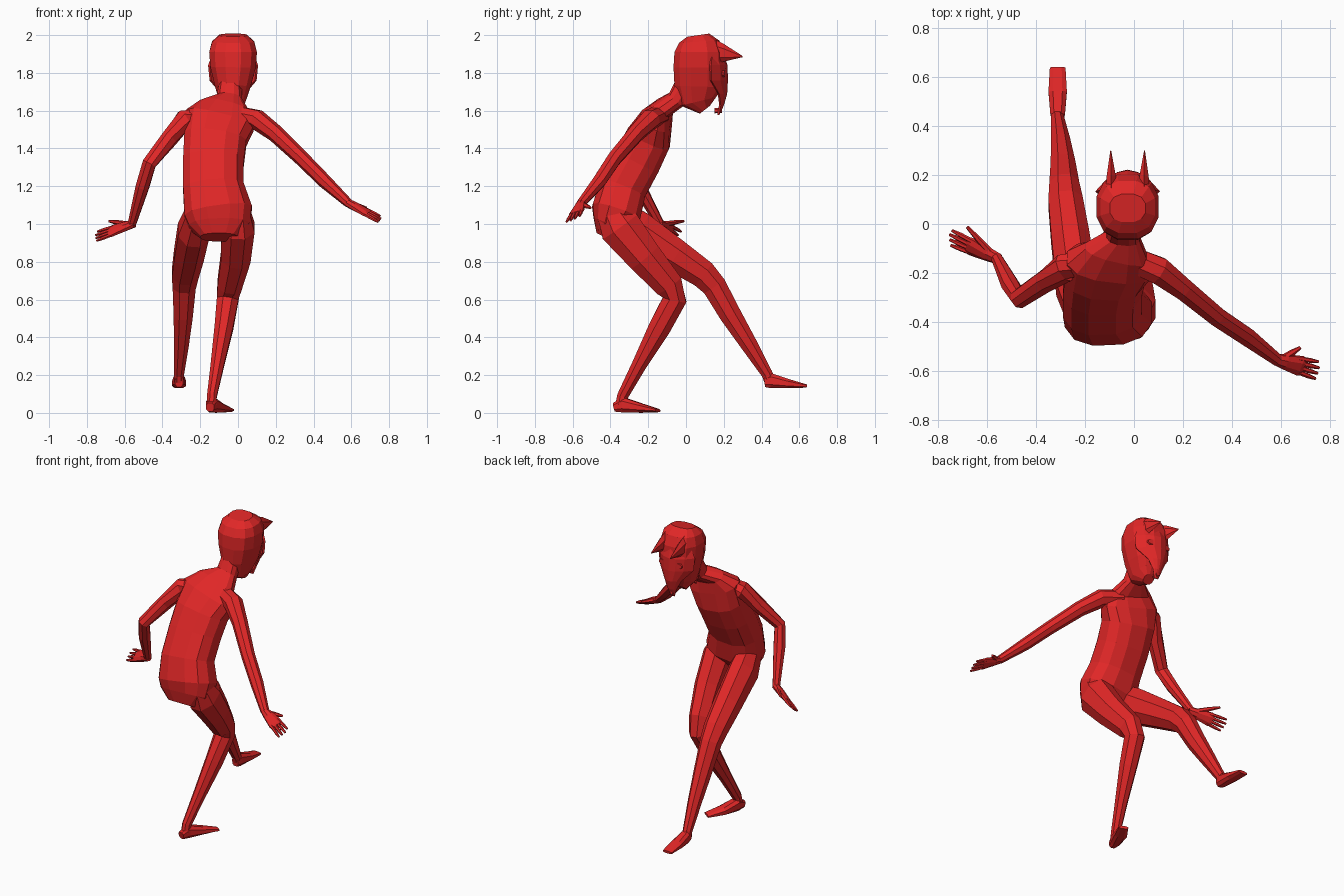
import bpy, bmesh, math
from mathutils import Vector as V

red = bpy.data.materials.new("red")
red.diffuse_color = (0.75, 0.02, 0.02, 1)


def finish(name, bm):
    bmesh.ops.recalc_face_normals(bm, faces=bm.faces)
    me = bpy.data.meshes.new(name)
    bm.to_mesh(me)
    bm.free()
    me.materials.append(red)
    ob = bpy.data.objects.new(name, me)
    bpy.context.collection.objects.link(ob)
    return ob


def loft(name, secs, n=8, power=2.0, hint=(1, 0, 0)):
    """Tube through (x, y, z, half width, half depth) sections."""
    bm = bmesh.new()
    pts = [V(s[:3]) for s in secs]
    rings = []
    for i, s in enumerate(secs):
        t = (pts[min(i + 1, len(pts) - 1)] - pts[max(i - 1, 0)]).normalized()
        u = V(hint)
        u = (u - t * u.dot(t)).normalized()
        w = t.cross(u)
        ring = []
        for k in range(n):
            a = 2 * math.pi * (k + 0.5) / n
            c, d = math.cos(a), math.sin(a)
            c = math.copysign(abs(c) ** (2 / power), c)
            d = math.copysign(abs(d) ** (2 / power), d)
            ring.append(bm.verts.new(pts[i] + u * c * s[3] + w * d * s[4]))
        rings.append(ring)
    for a, b in zip(rings, rings[1:]):
        for k in range(n):
            bm.faces.new((a[k], a[(k + 1) % n], b[(k + 1) % n], b[k]))
    bm.faces.new(rings[0])
    bm.faces.new(rings[-1])
    return finish(name, bm)


# Torso and neck, leaning forward (towards +y)
loft("torso", [(-.10, -.43, .93, .10, .05), (-.10, -.40, .99, .165, .10),
               (-.105, -.37, 1.06, .185, .135), (-.13, -.335, 1.19, .165, .13),
               (-.13, -.26, 1.33, .165, .13), (-.12, -.20, 1.45, .17, .125),
               (-.095, -.16, 1.55, .19, .09), (-.07, -.12, 1.615, .14, .055),
               (-.045, -.05, 1.66, .07, .052), (-.04, 0, 1.75, .06, .055)], 12, 2.5)

# Head
loft("head", [(-.03, .10, 1.605, .035, .035), (-.03, .065, 1.65, .07, .10),
              (-.028, .07, 1.73, .098, .135), (-.026, .07, 1.83, .124, .14),
              (-.026, .07, 1.91, .13, .135), (-.026, .07, 1.965, .115, .11),
              (-.026, .065, 2.0, .075, .06)], 12, 2.4)

# Arms
loft("right_arm", [(-.02, -.14, 1.575, .055, .055), (.10, -.19, 1.553, .055, .06),
                   (.20, -.265, 1.478, .046, .048), (.34, -.38, 1.345, .04, .042),
                   (.46, -.46, 1.225, .037, .04), (.585, -.555, 1.11, .024, .027)],
     hint=(0, 0, 1))
loft("left_arm", [(-.15, -.14, 1.575, .055, .055), (-.285, -.18, 1.55, .055, .06),
                  (-.365, -.235, 1.45, .046, .048), (-.47, -.305, 1.32, .038, .042),
                  (-.505, -.25, 1.2, .038, .038), (-.56, -.14, 1.005, .024, .024)],
     hint=(-.8, -.6, 0))


# Hands: palm, four fingers and a thumb
def hand(side, wrist, tip, across, thumb_tip):
    w, t, s = V(wrist), V(tip), V(across).normalized()
    d = t - w
    p = [(-.05, .024, .022), (.2, .034, .022), (.55, .046, .015), (.62, .042, .011)]
    loft(side + "_palm", [(*(w + d * f), a, b) for f, a, b in p], 8, 2, s)
    for i in range(4):
        k = i - 1.5
        a = w + d * .5 + s * k * .02
        b = w + d * (1.0 - .035 * abs(k - .3)) + s * k * .026
        loft(f"{side}_finger_{i + 1}", [(*a, .01, .011), (*a.lerp(b, .6), .01, .01),
                                       (*b, .006, .006)], 6, 2, s)
    a, b = w + d * .15 + s * .015, V(thumb_tip)
    loft(side + "_thumb", [(*a, .016, .014), (*a.lerp(b, .5), .014, .012),
                           (*b, .007, .007)], 6, 2, d)


hand("right", (.585, -.555, 1.11), (.757, -.60, 1.022), (.1, .85, .4), (.68, -.505, 1.085))
hand("left", (-.56, -.14, 1.0), (-.757, -.052, .932), (.1, .7, .6), (-.682, -.012, 1.015))

# Legs
loft("right_leg", [(.0, -.39, 1.06, .07, .09), (.0, -.35, .985, .095, .12),
                   (-.012, -.22, .825, .085, .10), (-.045, -.09, .675, .07, .082),
                   (-.055, -.06, .60, .062, .068), (-.075, -.14, .45, .053, .063),
                   (-.11, -.25, .25, .038, .042), (-.138, -.335, .09, .028, .032),
                   (-.14, -.345, .04, .028, .032)])
loft("left_leg", [(-.215, -.36, 1.05, .07, .09), (-.235, -.26, .965, .09, .115),
                  (-.26, -.06, .835, .085, .095), (-.28, .09, .735, .076, .08),
                  (-.285, .15, .67, .066, .07), (-.29, .235, .52, .055, .062),
                  (-.30, .335, .36, .042, .048), (-.313, .43, .205, .029, .032),
                  (-.313, .445, .165, .028, .032)])

# Feet
loft("right_foot", [(-.148, -.38, .03, .022, .025), (-.138, -.33, .042, .034, .042),
                    (-.10, -.24, .026, .04, .026), (-.045, -.15, .013, .03, .009)], 8, 2.6)
loft("left_foot", [(-.312, .415, .165, .022, .03), (-.312, .45, .17, .032, .042),
                   (-.312, .54, .155, .04, .026), (-.312, .64, .142, .034, .009)], 8, 2.6)

# Pointed mask: curved sheet tapering to a long snout (z, half width, y, edge sweep)
CX = -.026
rows = [(1.94, .09, .18, .04), (1.84, .128, .214, .085), (1.76, .12, .216, .085),
        (1.69, .06, .212, .04), (1.63, .03, .195, .015), (1.578, .012, .17, 0)]
bm = bmesh.new()
grid = [[bm.verts.new((CX + w * k / 3, y - d * (k / 3) ** 2, z)) for k in range(-3, 4)]
        for z, w, y, d in rows]
for a, b in zip(grid, grid[1:]):
    for k in range(6):
        bm.faces.new((a[k], a[k + 1], b[k + 1], b[k]))
mask = finish("mask", bm)
mod = mask.modifiers.new("thickness", "SOLIDIFY")
mod.thickness, mod.offset = .012, 0

# Mask ears, eye plates and nose
for sx, nm in ((-1, "left"), (1, "right")):
    x = CX + sx * .067
    loft(nm + "_mask_ear", [(x, .13, 1.915, .026, .068), (x, .19, 1.905, .022, .05),
                            (CX + sx * .069, .30, 1.886, .002, .003)], 6)
    x = CX + sx * .055
    loft(nm + "_eye_plate", [(x, .196, 1.795, .03, .02), (x + sx * .002, .206, 1.795, .027, .017)], 10)
loft("mask_nose", [(CX, .15, 1.60, .014, .014), (CX, .19, 1.60, .012, .012)], 6)
